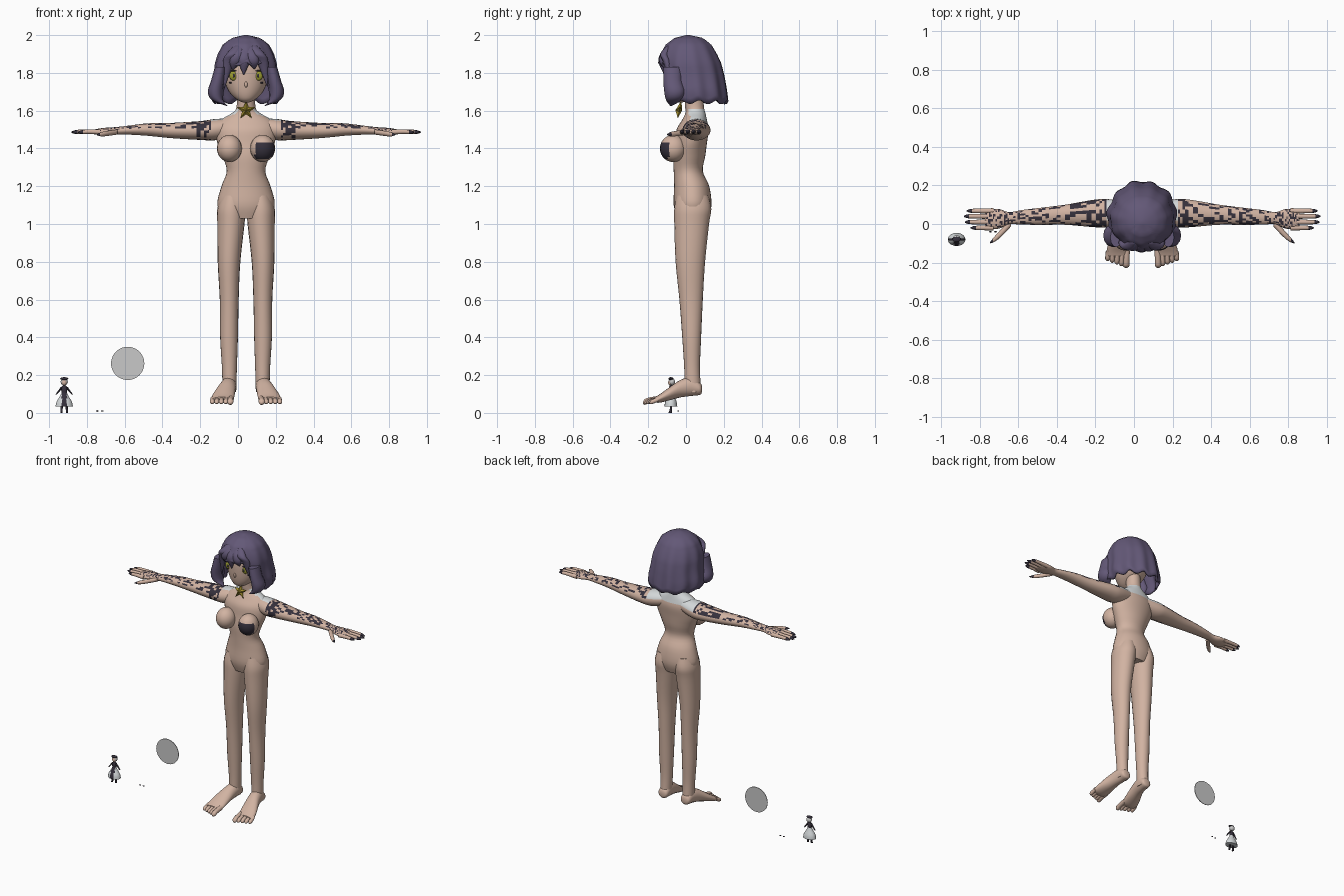
import bpy, bmesh, math, random
from mathutils import Vector, Matrix

if "Cube" in bpy.data.objects:
    bpy.data.objects.remove(bpy.data.objects["Cube"])

random.seed(4)
CX = 0.0425  # symmetry line of the large figure


def mat(name, r, g, b):
    m = bpy.data.materials.new(name)
    m.diffuse_color = (r, g, b, 1)
    m.use_nodes = True
    m.node_tree.nodes["Principled BSDF"].inputs["Base Color"].default_value = m.diffuse_color
    return m


SKIN = mat("skin", .64, .45, .36)
HAIR = mat("purple hair", .125, .098, .185)
DARK = mat("dark cloth", .036, .03, .045)
PALE = mat("pale cloth", .66, .69, .70)
GOLD = mat("gold", .32, .24, .025)
EYE = mat("yellow green eye", .33, .33, .03)
GREY = mat("light grey", .58, .58, .58)


def finish(name, bm, mats, rule=None, angle=50):
    bmesh.ops.recalc_face_normals(bm, faces=bm.faces)
    bm.normal_update()
    if rule:
        for f in bm.faces:
            f.material_index = rule(f.calc_center_median(), f.normal)
    me = bpy.data.meshes.new(name)
    bm.to_mesh(me)
    bm.free()
    ob = bpy.data.objects.new(name, me)
    bpy.context.collection.objects.link(ob)
    for m in mats:
        me.materials.append(m)
    bpy.ops.object.select_all(action='DESELECT')
    ob.select_set(True)
    bpy.context.view_layer.objects.active = ob
    bpy.ops.object.shade_smooth_by_angle(angle=math.radians(angle))
    return ob


def spline(keys, steps):
    # Catmull-Rom interpolation of section tuples
    out = []
    for i in range(len(keys) - 1):
        p0, p1 = keys[max(i - 1, 0)], keys[i]
        p2, p3 = keys[i + 1], keys[min(i + 2, len(keys) - 1)]
        for k in range(steps):
            t = k / steps
            out.append([.5 * (2 * b + (c - a) * t + (2 * a - 5 * b + 4 * c - d) * t * t
                              + (3 * b - a - 3 * c + d) * t ** 3)
                        for a, b, c, d in zip(p0, p1, p2, p3)])
    return out + [list(keys[-1])]


def loft(name, axis, keys, mats, rule=None, sides=20, steps=4):
    # keys: (cx, cy, cz, radius_a, radius_b); sections lie across the axis
    bm = bmesh.new()
    rings = []
    for x, y, z, ra, rb in spline(keys, steps):
        ring = []
        for i in range(sides):
            a = 2 * math.pi * i / sides
            u, v = max(ra, .001) * math.cos(a), max(rb, .001) * math.sin(a)
            off = {'x': (0, u, v), 'y': (u, 0, v), 'z': (u, v, 0)}[axis]
            ring.append(bm.verts.new((x + off[0], y + off[1], z + off[2])))
        rings.append(ring)
    for r, q in zip(rings, rings[1:]):
        for i in range(sides):
            j = (i + 1) % sides
            bm.faces.new((r[i], r[j], q[j], q[i]))
    bm.faces.new(rings[0])
    bm.faces.new(rings[-1])
    return finish(name, bm, mats, rule)


def ball(name, loc, size, mats, rule=None):
    bm = bmesh.new()
    bmesh.ops.create_uvsphere(bm, u_segments=20, v_segments=14, radius=1)
    bm.transform(Matrix.Translation(loc) @ Matrix.Diagonal((*size, 1)))
    return finish(name, bm, mats, rule)


# torso and neck, with pale cape-like patch on the upper back
def back_patch(c, n):
    return 1 if 1.525 < c.z < 1.61 and c.y > .01 + abs(c.x - CX) * .1 else 0


T = [(1.03, .035, .11, .08), (1.10, .035, .152, .10), (1.2, .03, .13, .093), (1.28, .012, .102, .077),
     (1.36, .017, .125, .085), (1.43, .026, .152, .085), (1.5, .035, .16, .085), (1.55, .045, .135, .066),
     (1.59, .05, .07, .052), (1.62, .045, .05, .05), (1.7, .04, .048, .05)]
loft("torso", 'z', [(CX, y, z, a, b) for z, y, a, b in T], [SKIN, PALE], back_patch, 32)


def arm_patches(c, n):
    d = abs(c.x - CX)
    if d < .19:
        return 2 if n.z > .35 and c.y > .02 else 0
    top = n.z > .45 and random.random() < .42
    band = .19 < d < .27 and n.y < -.2 and random.random() < .45
    return 1 if top or band else 0


for s in (-1, 1):
    side = "left" if s > 0 else "right"
    X = lambda d: CX + s * d
    # breasts, one with a dark patch
    ball(side + "_breast", (X(.088), -.068, 1.40), (.066, .07, .072), [SKIN, DARK],
         lambda c, n: 1 if s > 0 and c.x > .09 and 1.345 < c.z < 1.425 and n.y < -.35 else 0)
    # arms
    A = [(.06, .055, 1.515, .05, .045), (.16, .055, 1.5, .072, .056), (.24, .055, 1.495, .072, .05),
         (.4, .048, 1.495, .052, .04), (.52, .04, 1.5, .045, .033), (.62, .035, 1.497, .038, .024),
         (.69, .03, 1.493, .032, .02), (.74, .027, 1.49, .05, .02), (.78, .025, 1.488, .05, .017),
         (.815, .025, 1.488, .042, .01)]
    loft(side + "_arm", 'x', [(X(d), *r) for d, *r in A], [SKIN, DARK, PALE], arm_patches, 24, 6)
    # fingers with dark nails
    for y, tip in ((.068, .91), (.04, .925), (.01, .92), (-.02, .89)):
        loft(side + "_finger", 'x', [(X(.77), y, 1.487, .014, .014), (X(tip - .06), y, 1.489, .012, .012),
             (X(tip - .02), y, 1.487, .010, .010), (X(tip), y, 1.486, .003, .003)], [SKIN, DARK],
             lambda c, n: int(abs(c.x - CX) > tip - .028), 10)
    loft(side + "_thumb", 'x', [(X(.68), .01, 1.487, .022, .014), (X(.73), -.045, 1.48, .02, .014),
         (X(.765), -.078, 1.475, .014, .012), (X(.79), -.098, 1.473, .003, .003)], [SKIN, DARK],
         lambda c, n: int(abs(c.x - CX) > .775), 10)
    # legs
    L = [(1.15, .072, .035, .06, .085), (1.08, .078, .036, .074, .098), (1.0, .08, .03, .072, .092),
         (.8, .09, .023, .06, .078), (.6, .089, .027, .05, .062), (.4, .09, .03, .047, .05),
         (.25, .088, .032, .04, .042), (.15, .088, .035, .037, .042), (.11, .088, .038, .036, .04)]
    loft(side + "_leg", 'z', [(X(d), y, z, a, b) for z, d, y, a, b in L], [SKIN])
    # feet and toes
    F = [(.088, .085, .125, .012, .012), (.088, .075, .128, .034, .032), (.09, .03, .14, .04, .05),
         (.10, -.03, .128, .046, .046), (.115, -.09, .10, .056, .034), (.125, -.14, .076, .06, .022),
         (.127, -.165, .07, .055, .014)]
    loft(side + "_foot", 'y', [(X(d), *r) for d, *r in F], [SKIN])
    for i in range(5):
        d, tip = .08 + .024 * i, -.228 + .009 * i
        r = .016 if i == 0 else .0125
        loft(side + "_toe", 'y', [(X(d), -.14, .076, r, r), (X(d + .002), tip + .035, .067, r, r),
             (X(d + .003), tip + .01, .058, r, r), (X(d + .003), tip, .054, .004, .004)], [SKIN], None, 10)
    # eyes with dark pupils and lashes
    ball(side + "_eye", (X(.064), -.075, 1.785), (.025, .012, .026), [EYE])
    ball(side + "_pupil", (X(.064), -.084, 1.785), (.007, .005, .011), [DARK])
    ball(side + "_lash", (X(.066), -.077, 1.811), (.027, .012, .004), [DARK])
    ball(side + "_cheek_mark", (X(.083), -.062, 1.748), (.008, .006, .004), [DARK])
    # curled lock beside the cheek
    loft(side + "_cheek_lock", 'z', [(X(.135), -.07, 1.83, .03, .05), (X(.15), -.07, 1.76, .035, .05),
         (X(.162), -.06, 1.70, .04, .055), (X(.15), -.065, 1.655, .03, .04),
         (X(.10), -.08, 1.625, .003, .003)], [HAIR], None, 12)

# head
H = [(1.643, -.035, .015, .015), (1.66, -.025, .05, .05), (1.70, 0, .09, .09), (1.76, .015, .114, .112),
     (1.83, .025, .122, .122), (1.9, .03, .105, .11), (1.95, .03, .05, .05)]
loft("head", 'z', [(CX, y, z, a, b) for z, y, a, b in H], [SKIN], None, 28)
ball("nose", (CX, -.096, 1.738), (.008, .01, .016), [SKIN])
ball("mouth", (CX, -.083, 1.70), (.012, .006, .004), [DARK])

# bobbed hair shell, open at the face
P = [(2.0, .01, .0, .02), (1.985, .075, -.06, .09), (1.95, .122, -.105, .135), (1.9, .148, -.13, .165),
     (1.85, .163, -.142, .188), (1.78, .168, -.14, .205), (1.7, .182, -.138, .218), (1.6, .165, -.125, .228)]


def profile(z):
    for p, q in zip(P, P[1:]):
        if z >= q[0]:
            t = (p[0] - z) / (p[0] - q[0])
            return [a + (b - a) * t for a, b in zip(p, q)][1:]
    return P[-1][1:]


bm = bmesh.new()
rows, N = 18, 96
grid = []
for k in range(rows + 1):
    t, ring = k / rows, []
    for i in range(N):
        a = 2 * math.pi * i / N
        w = min(a, 2 * math.pi - a)
        low = 1.845 - .20 * min(1, max(0, (w - .68) / .25)) + .010 * math.cos(11 * a)
        z = 2 - (2 - low) * t ** 1.5
        rx, yf, yb = profile(z)
        lump = 1 + .035 * t * math.cos(11 * a) + .015 * t * math.cos(5 * a + 1)
        ring.append(bm.verts.new((CX + rx * lump * math.sin(a),
                                  (yf + yb) / 2 - (yb - yf) / 2 * lump * math.cos(a), z)))
    grid.append(ring)
for r, q in zip(grid, grid[1:]):
    for i in range(N):
        j = (i + 1) % N
        bm.faces.new((r[i], r[j], q[j], q[i]))
bm.faces.new(grid[0])
shell = finish("hair_shell", bm, [HAIR])
sol = shell.modifiers.new("thickness", 'SOLIDIFY')
sol.thickness, sol.offset = .015, -1

# fringe locks
for top, tip, zt in ((-.07, -.115, 1.72), (-.045, -.07, 1.815), (-.01, -.012, 1.79),
                     (.03, .045, 1.82), (.065, .112, 1.73)):
    yt = -.115 + 3 * tip * tip
    loft("fringe_lock", 'z', [(CX + top * .6, -.085, 1.945, .02, .015), (CX + top, -.115, 1.90, .034, .022),
         (CX + (top + tip) / 2, -.125 + 2 * tip * tip, 1.855, .03, .02), (CX + tip, yt, zt, .002, .002)],
         [HAIR], None, 12)

# star brooch at the throat
bm = bmesh.new()
rim = []
for i in range(10):
    r, a = (.052, .022)[i % 2], math.pi / 2 + math.pi * i / 5
    rim.append(bm.verts.new((CX + r * math.cos(a), -.035 - .2 * (.05 - r * math.sin(a)) + .01, 1.602 + r * math.sin(a))))
tips = [bm.verts.new((CX, y, 1.602)) for y in (-.056, -.02)]
for i in range(10):
    for c in tips:
        bm.faces.new((rim[i], rim[(i + 1) % 10], c))
finish("star_brooch", bm, [GOLD], None, 10)

# flat disc beside the figure
bm = bmesh.new()
bmesh.ops.create_cone(bm, cap_ends=True, segments=48, radius1=.088, radius2=.088, depth=.004)
bm.transform(Matrix.Translation((-.584, .04, .262)) @ Matrix.Rotation(math.pi / 2, 4, 'X'))
finish("flat_disc", bm, [GREY])
for x in (-.745, -.718):
    ball("tiny_chip", (x, -.04, .01), (.007, .004, .004), [DARK])

# miniature figurine in a dress
fx, fy = -.92, -.08
loft("mini_skirt", 'z', [(fx, fy, .035, .046, .034), (fx, fy, .06, .04, .03), (fx, fy, .09, .022, .018),
     (fx, fy, .112, .011, .01)], [PALE, DARK], lambda c, n: int(n.y < -.5 and abs(c.x - fx) < .014), 20)
loft("mini_bodice", 'z', [(fx, fy, .10, .012, .01), (fx, fy, .12, .016, .012), (fx, fy, .138, .014, .009),
     (fx, fy, .148, .005, .005)], [DARK], None, 12)
ball("mini_head", (fx, fy - .002, .160), (.013, .013, .015), [SKIN])
ball("mini_hair", (fx, fy + .006, .164), (.019, .016, .018), [GREY])
ball("mini_hat", (fx, fy, .181), (.022, .014, .008), [DARK])
for s in (-1, 1):
    loft("mini_arm", 'z', [(fx + s * .012, fy, .138, .006, .006), (fx + s * .026, fy, .118, .006, .006),
         (fx + s * .042, fy, .098, .004, .004)], [DARK], None, 8)
    loft("mini_leg", 'z', [(fx + s * .012, fy, .06, .007, .007), (fx + s * .014, fy, .02, .006, .006),
         (fx + s * .015, fy - .004, 0, .006, .009)], [DARK], None, 8)
